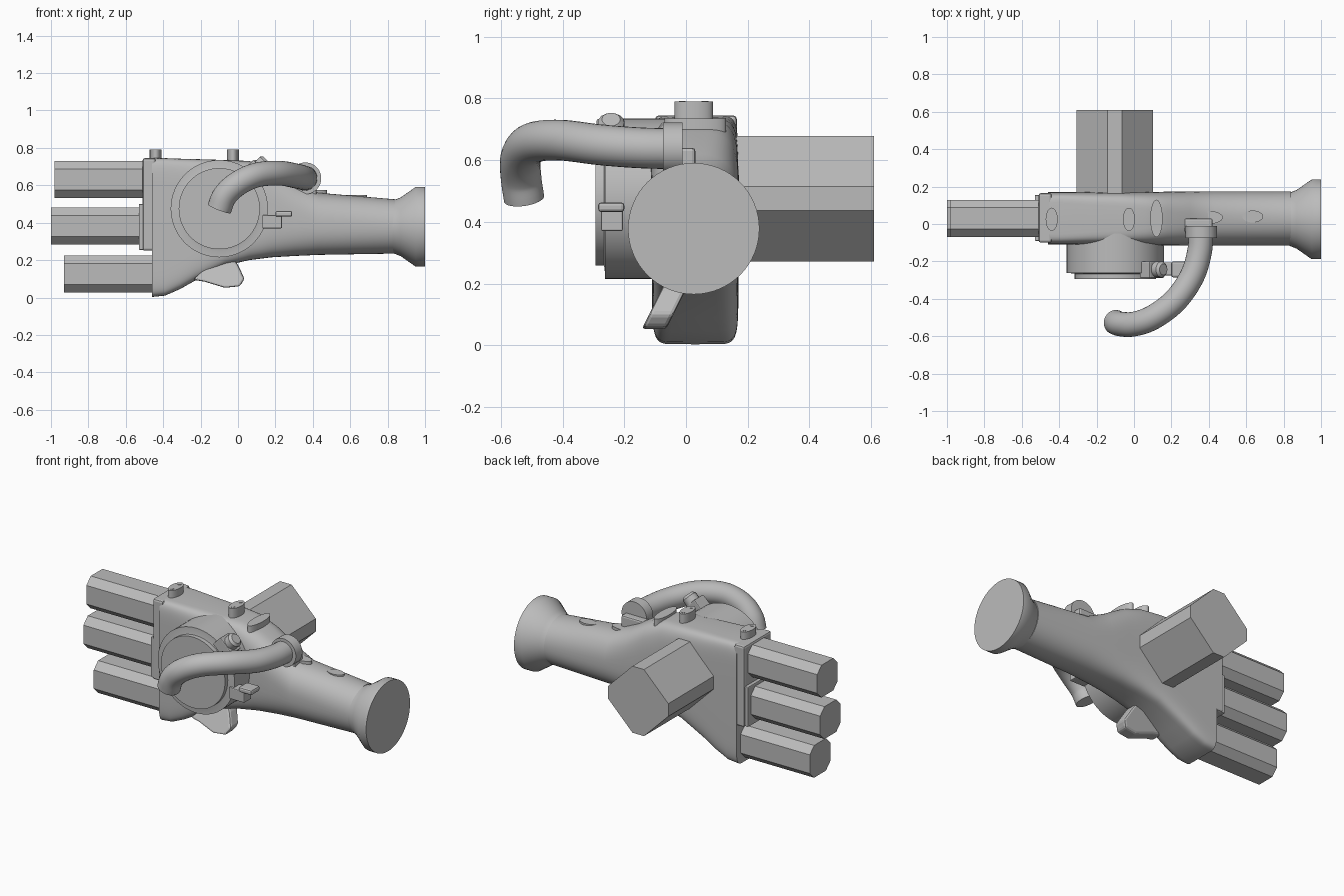
import bpy, bmesh, math
from mathutils import Vector, Matrix

if "Cube" in bpy.data.objects:
    bpy.data.objects.remove(bpy.data.objects["Cube"])

grey = bpy.data.materials.new("plain_grey")
grey.use_nodes = True
GREY = (0.5, 0.5, 0.5, 1)
grey.diffuse_color = GREY
grey.node_tree.nodes["Principled BSDF"].inputs["Base Color"].default_value = GREY


def finish(name, bm, smooth=False, bevel=0):
    bmesh.ops.recalc_face_normals(bm, faces=bm.faces)
    mesh = bpy.data.meshes.new(name)
    bm.to_mesh(mesh)
    bm.free()
    obj = bpy.data.objects.new(name, mesh)
    bpy.context.collection.objects.link(obj)
    mesh.materials.append(grey)
    if bevel:
        mod = obj.modifiers.new("bevel", 'BEVEL')
        mod.width, mod.segments, mod.limit_method = bevel, 2, 'ANGLE'
    if smooth:
        bpy.ops.object.select_all(action='DESELECT')
        obj.select_set(True)
        bpy.context.view_layer.objects.active = obj
        bpy.ops.object.shade_smooth_by_angle(angle=math.radians(35))
    return obj


def loft(name, rings, smooth=False, bevel=0):
    """Skin a list of equal-length point rings and cap both ends."""
    bm = bmesh.new()
    rows = [[bm.verts.new(p) for p in ring] for ring in rings]
    n = len(rows[0])
    for a, b in zip(rows, rows[1:]):
        for i in range(n):
            j = (i + 1) % n
            bm.faces.new((a[i], a[j], b[j], b[i]))
    bm.faces.new(rows[0])
    bm.faces.new(rows[-1])
    return finish(name, bm, smooth, bevel)


def box(name, lo, hi, bevel=0, spin=0, pivot=(0, 0, 0)):
    lo, hi, pivot = Vector(lo), Vector(hi), Vector(pivot)
    bm = bmesh.new()
    bmesh.ops.create_cube(bm, size=1)
    bmesh.ops.scale(bm, vec=hi - lo, verts=bm.verts)
    bmesh.ops.translate(bm, vec=(lo + hi) / 2, verts=bm.verts)
    bmesh.ops.rotate(bm, cent=pivot, matrix=Matrix.Rotation(spin, 3, 'Y'), verts=bm.verts)
    return finish(name, bm, bevel=bevel)


def lathe(name, origin, axis, profile, sides=48, squash=(1, 1)):
    """Turn (distance, radius) pairs around an axis; squash scales the two widths."""
    q = Vector((0, 0, 1)).rotation_difference(Vector(axis))
    rings = []
    for d, r in profile:
        rings.append([Vector(origin) + q @ Vector((r * squash[0] * math.cos(t), r * squash[1] * math.sin(t), d))
                      for t in (math.tau * i / sides for i in range(sides))])
    return loft(name, rings, smooth=True)


def superellipse(x, z0, z1, y0, y1, power, n=64):
    pts = []
    for i in range(n):
        c, s = math.cos(math.tau * i / n), math.sin(math.tau * i / n)
        y = math.copysign(abs(c) ** (2 / power), c) * (y1 - y0) / 2
        z = math.copysign(abs(s) ** (2 / power), s) * (z1 - z0) / 2
        pts.append((x, (y0 + y1) / 2 + y, (z0 + z1) / 2 + z))
    return pts


def cut_square(half, flat):
    """Square whose corners are cut: eight points in order."""
    return [(half, -flat), (half, flat), (flat, half), (-flat, half),
            (-half, flat), (-half, -flat), (-flat, -half), (flat, -half)]


# Hand body flowing into the forearm
body = [(-0.46, 0.003, 0.745, -0.11, 0.17, 9), (-0.39, 0.01, 0.745, -0.11, 0.17, 9),
        (-0.31, 0.045, 0.742, -0.11, 0.17, 8), (-0.23, 0.09, 0.74, -0.11, 0.17, 7),
        (-0.07, 0.17, 0.735, -0.11, 0.17, 6), (0.06, 0.2, 0.73, -0.115, 0.17, 4.5),
        (0.18, 0.215, 0.69, -0.115, 0.173, 3.5), (0.3, 0.222, 0.62, -0.115, 0.175, 2.8),
        (0.43, 0.228, 0.56, -0.115, 0.175, 2.4), (0.84, 0.235, 0.525, -0.115, 0.175, 2)]
loft("hand_and_forearm", [superellipse(*s) for s in body], smooth=True)

# Flared end of the forearm
lathe("forearm_flare", (0, 0.025, 0.378), (1, 0, 0),
      [(0.8, 0.13), (0.84, 0.145), (0.87, 0.157), (0.95, 0.213), (1, 0.213)], 64)

# Knuckle plates
box("upper_knuckle_plate", (-0.51, -0.1, 0.25), (-0.44, 0.165, 0.745), 0.012)
box("middle_knuckle_plate", (-0.53, -0.09, 0.255), (-0.49, 0.155, 0.5), 0.005)

# Three chamfered fingers
for label, tip, root, z in (("upper", -0.98, -0.45, 0.631), ("middle", -1, -0.5, 0.382),
                            ("lower", -0.93, -0.44, 0.126)):
    loft(label + "_finger", [[(x, 0.03 + a, z + b) for a, b in cut_square(0.099, 0.057)]
                             for x in (tip, root)])

# Large diamond-section block at the back
loft("rear_block", [[(-0.103 + a, y, 0.475 + b) for a, b in cut_square(0.204, 0.039)]
                    for y in (0.12, 0.61)])

# Round drum at the front, with a raised lid
DRUM = Vector((-0.1, 0, 0.475))
lathe("drum", DRUM, (0, -1, 0), [(0.05, 0.26), (0.262, 0.26), (0.264, 0.225),
                               (0.266, 0.217), (0.293, 0.217)], 64)

# Drum clips
box("upper_clip", (0.14, -0.29, 0.42), (0.215, -0.2, 0.53), 0.006, -math.pi / 4, DRUM)
lathe("upper_clip_bolt", DRUM + Vector((0, -0.243, 0)), (1, 0, 1),
      [(0.3, 0.043), (0.35, 0.043), (0.364, 0.03)], 16)
box("side_clip", (0.13, -0.275, 0.37), (0.235, -0.205, 0.44), 0.005)
box("side_clip_cap", (0.2, -0.285, 0.432), (0.29, -0.2, 0.463), 0.01)

# Oval studs on top
for label, x in (("front", -0.44), ("rear", -0.027)):
    lathe(label + "_top_stud", (x, 0.025, 0.7), (0, 0, 1), [(0, 1), (0.09, 1)], 32, (0.032, 0.062))
    for y in (-0.012, 0.062):
        lathe(label + "_stud_pin", (x, y, 0.785), (0, 0, 1), [(0, 0.011), (0.007, 0.011)], 12)

# Raised pads on the wrist and forearm
lathe("wrist_pad", (0.12, 0.03, 0.62), (0, 0, 1), [(0, 1), (0.115, 1)], 32, (0.033, 0.1))
lathe("middle_pad", (0.39, 0.035, 0.5), (0, 0, 1), [(0, 1), (0.075, 1)], 32, (0.085, 0.036))
lathe("rear_pad", (0.635, 0.04, 0.48), (0, 0, 1), [(0, 1), (0.068, 1)], 32, (0.055, 0.032))

# Pipe collar
lathe("pipe_collar", (0.36, 0, 0.637), (0, -1, 0),
      [(0.012, 0.085), (0.075, 0.085)], 40)
box("pipe_mount", (0.27, -0.045, 0.52), (0.42, 0.03, 0.64), 0.01)

# Curved pipe
path = [(0.36, -0.03, 0.637), (0.35, -0.15, 0.64), (0.31, -0.28, 0.65), (0.22, -0.41, 0.665),
        (0.1, -0.5, 0.655), (0, -0.535, 0.61), (-0.07, -0.535, 0.545), (-0.1, -0.525, 0.475)]
pts = [Vector(p) for p in path]
pts = [pts[0] * 2 - pts[1]] + pts + [pts[-1] * 2 - pts[-2]]
line = []
for a, b, c, d in zip(pts, pts[1:], pts[2:], pts[3:]):
    for t in (i / 6 for i in range(6)):
        line.append(0.5 * (2 * b + (c - a) * t + (2 * a - 5 * b + 4 * c - d) * t ** 2
                           + (3 * b - a - 3 * c + d) * t ** 3))
line.append(pts[-2])
rings = []
side = Vector((1, 0, 0))
for i, p in enumerate(line):
    tangent = (line[min(i + 1, len(line) - 1)] - line[max(i - 1, 0)]).normalized()
    side = (side - tangent * side.dot(tangent)).normalized()
    other = tangent.cross(side)
    rings.append([p + 0.066 * (side * math.cos(t) + other * math.sin(t))
                  for t in (math.tau * k / 28 for k in range(28))])
loft("curved_pipe", rings, smooth=True)

# Curved spur under the drum, leaning forward towards its tip
outline = [(-0.24, 0.095), (-0.13, 0.2), (-0.03, 0.215), (0, 0.175), (0.035, 0.1),
           (0.01, 0.06), (-0.07, 0.052), (-0.18, 0.085)]
loft("lower_spur", [[(x, y - 0.5 * (0.2 - z), z) for x, z in outline] for y in (-0.07, 0.01)],
     bevel=0.012)
